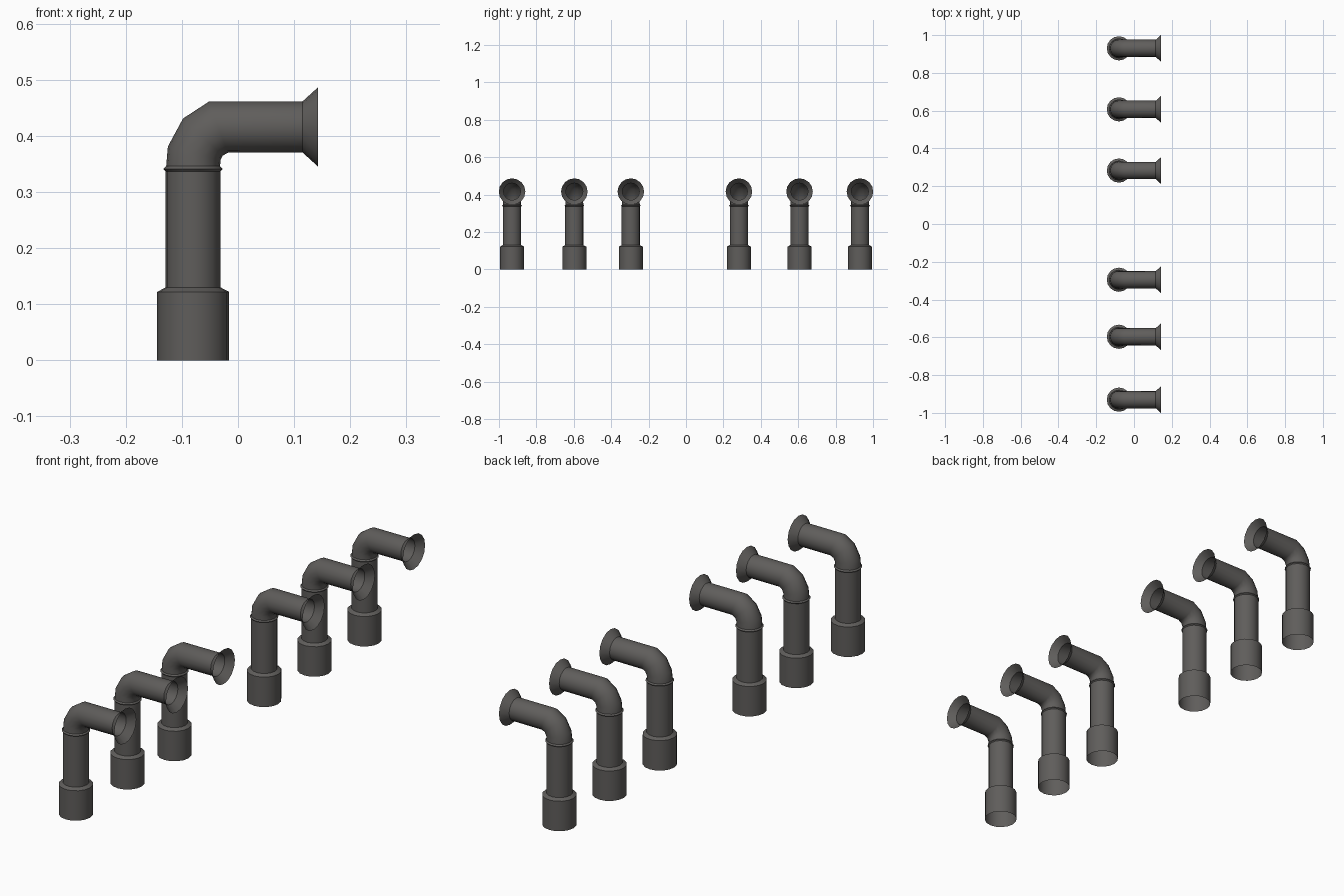
import bpy, bmesh, math
from mathutils import Vector

if "Cube" in bpy.data.objects:
    bpy.data.objects.remove(bpy.data.objects["Cube"])

SIDES = 16
Y_POSITIONS = [-0.93, -0.597, -0.295, 0.283, 0.607, 0.93]

metal = bpy.data.materials.new("dark warm grey metal")
metal.diffuse_color = (0.115, 0.11, 0.105, 1)
metal.use_nodes = True
metal.node_tree.nodes["Principled BSDF"].inputs["Base Color"].default_value = metal.diffuse_color


def loft(name, rings, y):
    """Open tube through rings given as (outer x, outer z, inner x, inner z, y radius)."""
    bm = bmesh.new()
    loops = []
    for ox, oz, ix, iz, ry in rings:
        centre = Vector(((ox + ix) / 2, 0, (oz + iz) / 2))
        axis = Vector((ix - ox, 0, iz - oz)) / 2
        loops.append([bm.verts.new(centre + axis * math.cos(a) + Vector((0, ry * math.sin(a), 0)))
                      for a in (2 * math.pi * i / SIDES for i in range(SIDES))])
    for low, high in zip(loops, loops[1:]):
        for i in range(SIDES):
            j = (i + 1) % SIDES
            bm.faces.new((low[i], low[j], high[j], high[i]))
    mesh = bpy.data.meshes.new(name)
    bm.to_mesh(mesh)
    bm.free()
    mesh.materials.append(metal)
    obj = bpy.data.objects.new(name, mesh)
    bpy.context.collection.objects.link(obj)
    obj.location.y = y
    bpy.context.view_layer.objects.active = obj
    obj.select_set(True)
    bpy.ops.object.shade_smooth_by_angle(angle=math.radians(35))
    obj.select_set(False)
    return obj


def upright(r, z):
    return (-0.08 - r, z, -0.08 + r, z, r)


def level(r, x):
    return (x, 0.416 + r, x, 0.416 - r, r)


# wide socket, stem and raised collar
stem = [upright(0.064, 0), upright(0.064, 0.122), upright(0.049, 0.13),
        upright(0.049, 0.337), upright(0.053, 0.341), upright(0.048, 0.346)]
# bend, then level pipe and flared mouth
elbow = [upright(0.048, 0.346),
         (-0.125, 0.381, -0.031, 0.357, 0.047),
         (-0.098, 0.431, -0.027, 0.365, 0.046),
         (-0.052, 0.461, -0.018, 0.370, 0.046),
         level(0.0455, 0.115), level(0.071, 0.143)]

for n, y in enumerate(Y_POSITIONS, 1):
    loft(f"exhaust_stem_{n}", stem, y)
    loft(f"exhaust_elbow_{n}", elbow, y)
